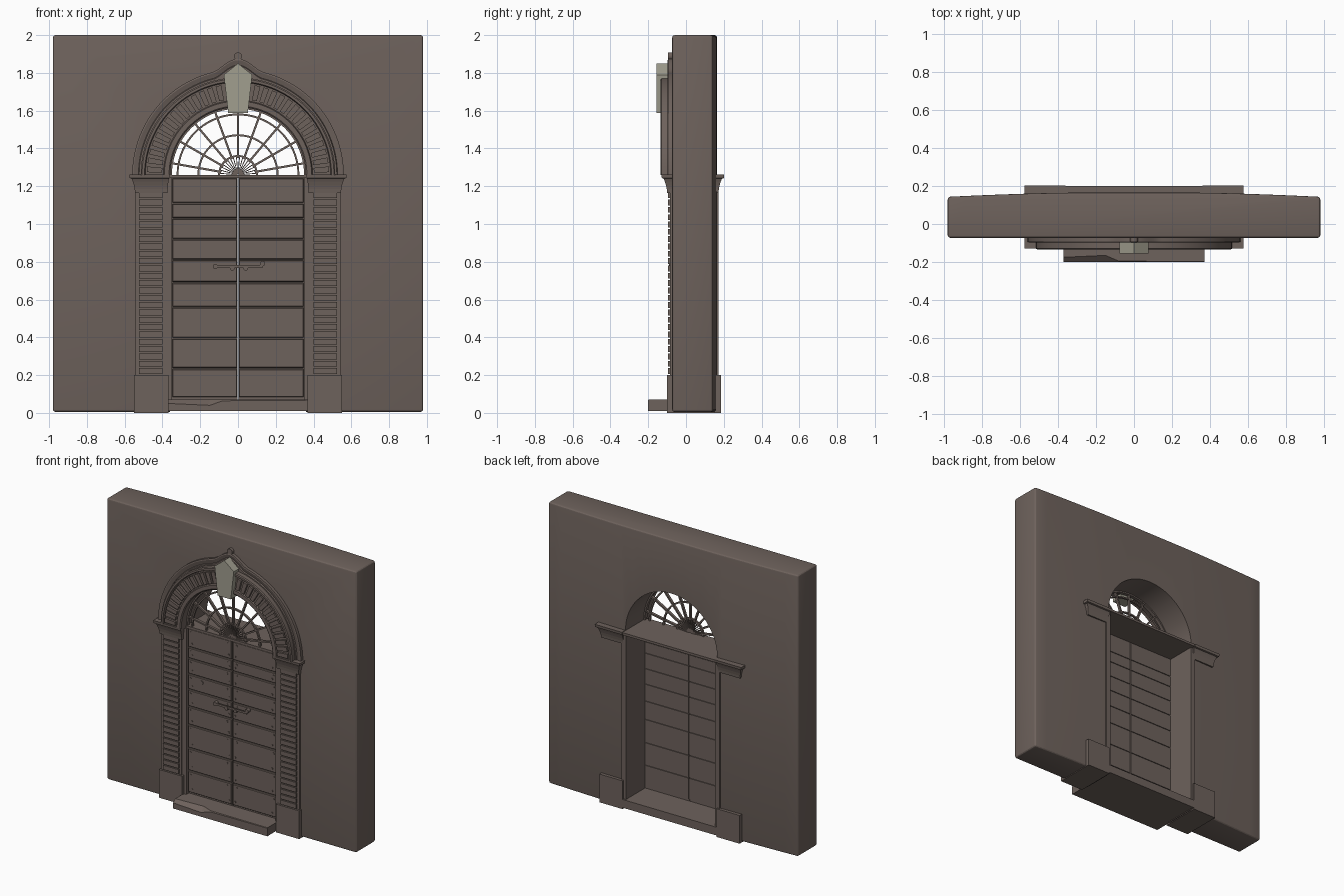
import bpy, bmesh, math
from math import sin, cos, pi, radians

if "Cube" in bpy.data.objects:
    bpy.data.objects.remove(bpy.data.objects["Cube"])

CZ = 1.26  # height of the arch centre


def material(name, rgb):
    m = bpy.data.materials.new(name)
    m.diffuse_color = (*rgb, 1)
    m.use_nodes = True
    m.node_tree.nodes["Principled BSDF"].inputs["Base Color"].default_value = m.diffuse_color
    return m


STONE = material("brown stone", (0.155, 0.122, 0.107))
PALE = material("pale stone", (0.355, 0.342, 0.274))


def loft(bm, rings):
    """Skin a row of closed rings and cap both ends."""
    vs = [[bm.verts.new(p) for p in r] for r in rings]
    n = len(vs[0])
    for a, b in zip(vs, vs[1:]):
        for i in range(n):
            j = (i + 1) % n
            bm.faces.new((a[i], a[j], b[j], b[i]))
    bm.faces.new(vs[0][::-1])
    bm.faces.new(vs[-1])


def rect(x0, x1, y0, y1, z):
    return [(x0, y0, z), (x1, y0, z), (x1, y1, z), (x0, y1, z)]


def box(bm, x0, x1, y0, y1, z0, z1):
    loft(bm, [rect(x0, x1, y0, y1, z0), rect(x0, x1, y0, y1, z1)])


def prism(bm, outline, y0, y1):
    loft(bm, [[(x, y, z) for x, z in outline] for y in (y0, y1)])


def disc(bm, x, z, r, y0, y1, n=8):
    prism(bm, [(x + r * cos(2 * pi * i / n), z + r * sin(2 * pi * i / n)) for i in range(n)], y0, y1)


def sweep(bm, profile, a0, a1, n):
    """Sweep an (r, y) profile around the arch centre; profile may depend on the angle."""
    rings = []
    for i in range(n + 1):
        a = radians(a0 + (a1 - a0) * i / n)
        pts = profile(a) if callable(profile) else profile
        rings.append([(r * cos(a), y, CZ + r * sin(a)) for r, y in pts])
    loft(bm, rings)


def band(r0, r1, y0, y1):
    return [(r0, y0), (r1, y0), (r1, y1), (r0, y1)]


def finish(name, bm, mat=STONE, smooth=False):
    bmesh.ops.recalc_face_normals(bm, faces=bm.faces)
    me = bpy.data.meshes.new(name)
    bm.to_mesh(me)
    bm.free()
    me.materials.append(mat)
    ob = bpy.data.objects.new(name, me)
    bpy.context.collection.objects.link(ob)
    bpy.ops.object.select_all(action='DESELECT')
    ob.select_set(True)
    bpy.context.view_layer.objects.active = ob
    if smooth:
        bpy.ops.object.shade_smooth_by_angle(angle=radians(25))
    return ob


# Wall with a gently bowed back and an arched opening
bm = bmesh.new()
back = [(x, 0.165 - 0.022 * max(0, (abs(x) - 0.3) / 0.68) ** 1.5)
        for x in [0.98 - 1.96 * i / 20 for i in range(21)]]
plan = [(-0.98, -0.073), (0.98, -0.073)] + back
loft(bm, [[(x, y, z) for x, y in plan] for z in (0.005, 2.0)])
wall = finish("wall", bm)
bv = wall.modifiers.new("soft_edges", 'BEVEL')
bv.width, bv.segments, bv.limit_method, bv.angle_limit = 0.014, 3, 'ANGLE', radians(40)
bpy.ops.object.modifier_apply(modifier=bv.name)
bm = bmesh.new()
arch = [(0.36 * cos(pi * i / 40), CZ + 0.36 * sin(pi * i / 40)) for i in range(41)]
prism(bm, [(-0.36, -0.2), (0.36, -0.2)] + arch, -0.5, 0.5)
cutter = finish("opening_cutter", bm)
cutter.hide_render = True
bpy.context.view_layer.objects.active = wall
bo = wall.modifiers.new("opening", 'BOOLEAN')
bo.operation, bo.solver, bo.object = 'DIFFERENCE', 'EXACT', cutter
bpy.ops.object.modifier_apply(modifier=bo.name)
bpy.data.objects.remove(cutter)
wall.select_set(True)
bpy.ops.object.shade_smooth_by_angle(angle=radians(25))

# Outer arch moulding rising to a pointed crest
def crest(extra):
    def outer(a):
        t = max(0.0, 1 - abs(cos(a)) * 0.56 / 0.14)
        return 0.56 + extra + 0.055 * t * t * (3 - 2 * t)
    return outer


bm = bmesh.new()
outer, inner = crest(0), crest(-0.033)
sweep(bm, lambda a: [(0.45, -0.07), (outer(a), -0.07), (outer(a), -0.095), (outer(a) - 0.008, -0.097),
                     (inner(a), -0.09), (inner(a) - 0.004, -0.098), (0.45, -0.098)], 0, 180, 120)
disc(bm, 0, 1.888, 0.021, -0.095, -0.07, 16)
finish("arch_moulding", bm, smooth=True)

# Arch ring with raised rims and bricks
bm = bmesh.new()
sweep(bm, [(0.358, -0.07), (0.515, -0.07), (0.515, -0.13), (0.508, -0.135), (0.495, -0.135), (0.49, -0.118),
           (0.395, -0.118), (0.39, -0.13), (0.365, -0.13), (0.358, -0.124)], 0, 180, 64)
finish("arch_ring", bm, smooth=True)
bm = bmesh.new()
for s in (0, 1):
    for i in range(14):
        a = 3.5 + 5.7 * i
        a = 180 - a if s else a
        sweep(bm, band(0.402, 0.483, -0.134, -0.11), a - 1.8, a + 1.8, 1)
finish("arch_bricks", bm)

# Keystone
bm = bmesh.new()
prism(bm, [(0, 1.85), (-0.075, 1.79), (-0.052, 1.588), (0.052, 1.588), (0.075, 1.79)], -0.155, -0.07)
finish("keystone", bm, PALE)

# Fanlight grille
bm = bmesh.new()
for r in (0.1, 0.21, 0.32):
    sweep(bm, band(r - 0.005, r + 0.005, -0.06, -0.045), 0, 180, 36)
sweep(bm, band(0.35, 0.364, -0.065, -0.04), 0, 180, 40)
sweep(bm, band(0.004, 0.03, -0.06, -0.045), 0, 180, 12)


def spoke(deg, r0, r1, w):
    a = radians(deg)
    dx, dz = cos(a), sin(a)
    prism(bm, [(r * dx - s * w * dz, CZ + r * dz + s * w * dx)
               for r, s in ((r0, -1), (r1, -1), (r1, 1), (r0, 1))], -0.062, -0.043)


for i in range(9):
    spoke(10 + 20 * i, 0.09, 0.36, 0.0055)
for i in range(18):
    spoke(5 + 10 * i, 0.02, 0.1, 0.0022)
finish("fanlight_grille", bm)

# Lintel shelf, threshold and worn front step
bm = bmesh.new()
box(bm, -0.36, 0.36, -0.07, 0.2, 1.243, 1.26)
finish("lintel", bm)
bm = bmesh.new()
box(bm, -0.37, 0.37, -0.1, 0.185, 0.01, 0.068)
finish("threshold", bm)
bm = bmesh.new()
loft(bm, [[(x, -0.1, 0.01), (x, -0.2, 0.01), (x, -0.2, zf), (x, yc, 0.07), (x, -0.1, 0.07)]
          for x, zf, yc in ((-0.37, 0.05, -0.175), (-0.15, 0.04, -0.165), (-0.08, 0.064, -0.195), (0.37, 0.067, -0.198))])
finish("front_step", bm)

# Door leaves: backing, bevelled planks and bolts
levels = [0.08, 0.235, 0.395, 0.56, 0.69, 0.81, 0.92, 1.03, 1.11, 1.245]
backing, planks, bolts = bmesh.new(), bmesh.new(), bmesh.new()
for s in (-1, 1):
    box(backing, s * 0.003, s * 0.352, -0.05, -0.042, 0.068, 1.245)
    for z0, z1 in zip(levels, levels[1:]):
        loft(planks, [[(s * (0.004 + g), y, z0 + 0.003 + g), (s * (0.347 - g), y, z0 + 0.003 + g),
                       (s * (0.347 - g), y, z1 - 0.003 - g), (s * (0.004 + g), y, z1 - 0.003 - g)]
                      for g, y in ((0, -0.036), (0, -0.06), (0.004, -0.065))])
        for x in (0.025, 0.315):
            disc(bolts, s * x, z0 + 0.03, 0.006, -0.069, -0.06)
            disc(bolts, s * (x + 0.012), z1 - 0.025, 0.006, -0.069, -0.06)
finish("door_backing", backing)
finish("door_planks", planks)
finish("door_bolts", bolts)

# Handle bar and keyhole plate
bm = bmesh.new()
box(bm, -0.12, 0.13, -0.088, -0.078, 0.768, 0.782)
for x, z, r in ((-0.12, 0.775, 0.014), (0.13, 0.79, 0.014), (-0.03, 0.765, 0.012), (0.04, 0.765, 0.012)):
    disc(bm, x, z, r, -0.09, -0.06, 12)
finish("door_handle", bm)
bm = bmesh.new()
disc(bm, -0.24, 0.885, 0.014, -0.07, -0.06, 10)
disc(bm, -0.25, 0.87, 0.008, -0.07, -0.06, 10)
finish("keyhole_plate", bm)

# Side pieces: jambs, plinths, brick pilasters and capitals
for s, side in ((-1, "left"), (1, "right")):
    bm = bmesh.new()
    box(bm, s * 0.35, s * 0.385, -0.08, 0.173, 0.01, 1.245)
    finish(side + "_jamb", bm)
    bm = bmesh.new()
    box(bm, s * 0.368, s * 0.55, -0.1, 0.185, 0, 0.2)
    finish(side + "_plinth", bm)
    bm = bmesh.new()
    box(bm, s * 0.383, s * 0.542, -0.086, -0.06, 0.2, 1.18)
    finish(side + "_pilaster", bm)
    bm = bmesh.new()
    step = 0.97 / 25
    for i in range(25):
        z = 0.2 + step * i
        box(bm, s * 0.4, s * 0.523, -0.096, -0.08, z + 0.006, z + step - 0.002)
    finish(side + "_pilaster_bricks", bm)
    bm = bmesh.new()
    loft(bm, [rect(s * (0.373 - e * 0.4), s * (0.545 + e), -0.1 - e, 0.172 + e, z)
              for z, e in ((1.165, 0), (1.185, 0.002), (1.205, 0.006), (1.225, 0.012),
                           (1.24, 0.018), (1.243, 0.028), (1.262, 0.03))])
    finish(side + "_capital", bm)
